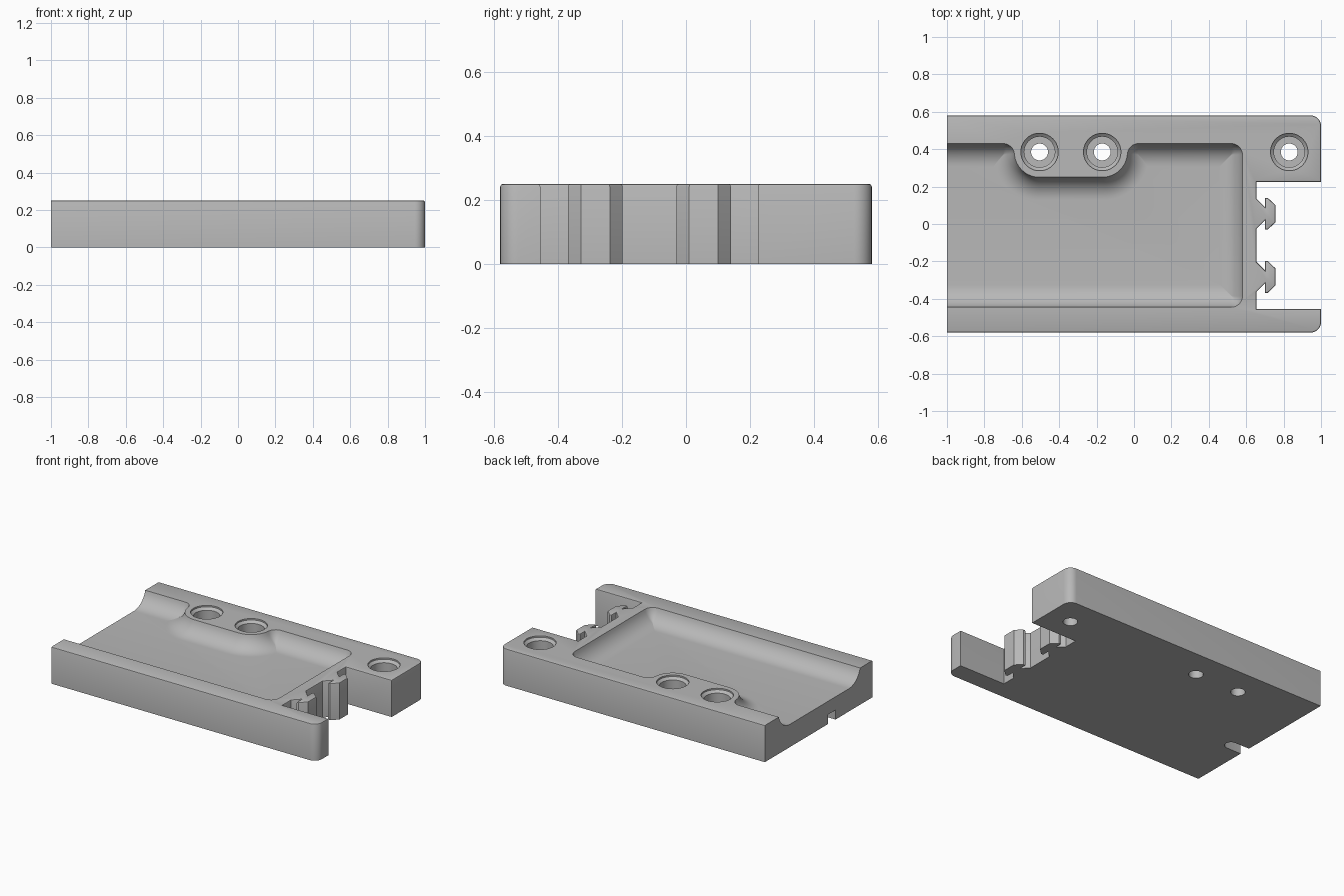
import bpy, bmesh
from math import sin, cos, pi, radians, sqrt, atan2

if "Cube" in bpy.data.objects:
    bpy.data.objects.remove(bpy.data.objects["Cube"], do_unlink=True)

TOP = 0.25
HOLE_Y = 0.385
BOSS_X = (-0.505, -0.17)

grey = bpy.data.materials.new("light_grey")
grey.use_nodes = True
grey.diffuse_color = (0.48, 0.48, 0.48, 1)
grey.node_tree.nodes["Principled BSDF"].inputs["Base Color"].default_value = (0.48, 0.48, 0.48, 1)


def arc(cx, cy, r, a0, a1, n=8):
    return [(cx + r * cos(a0 + (a1 - a0) * i / n), cy + r * sin(a0 + (a1 - a0) * i / n))
            for i in range(n + 1)]


def loft(name, layers):
    """Closed solid through (outline, z) layers with equal point counts."""
    bm = bmesh.new()
    rings = [[bm.verts.new((x, y, z)) for x, y in pts] for pts, z in layers]
    for a, b in zip(rings, rings[1:]):
        for i in range(len(a)):
            j = (i + 1) % len(a)
            bm.faces.new((a[i], a[j], b[j], b[i]))
    bm.faces.new(rings[0])
    bm.faces.new(rings[-1])
    bmesh.ops.recalc_face_normals(bm, faces=bm.faces)
    mesh = bpy.data.meshes.new(name)
    bm.to_mesh(mesh)
    bm.free()
    mesh.materials.append(grey)
    obj = bpy.data.objects.new(name, mesh)
    bpy.context.collection.objects.link(obj)
    return obj


# Plate outline: rounded right corners, end notch and two arrow-shaped hooks
def hook(cy):
    half = [(0.655, 0.08), (0.70, 0.035), (0.70, 0.085), (0.715, 0.085), (0.757, 0.045)]
    return [(x, cy - d) for x, d in half] + [(x, cy + d) for x, d in reversed(half)]


outline = [(-1, -0.58)] + arc(0.945, -0.525, 0.055, -pi / 2, 0)
outline += [(1, -0.455), (0.655, -0.455)] + hook(-0.283) + hook(0.055)
outline += [(0.655, 0.225), (1, 0.225)] + arc(0.945, 0.525, 0.055, 0, pi / 2) + [(-1, 0.58)]
plate = loft("connector_plate", [(outline, 0), (outline, TOP)])

# Soft top rim, except along the open left end
bm = bmesh.new()
bm.from_mesh(plate.data)
rim = [e for e in bm.edges if all(v.co.z > TOP - 0.001 for v in e.verts)
       and not all(v.co.x < -0.999 for v in e.verts)]
bmesh.ops.bevel(bm, geom=rim, offset=0.008, segments=2, profile=0.5, affect='EDGES')
bm.to_mesh(plate.data)
bm.free()


# Tray outline shrunk by t, wrapping around the twin-hole boss
def tray(t):
    rho = max(0.06 - t, 0.002)
    lo, hi, right = -0.445 + t, 0.43 - t, 0.58 - t
    r = 0.135 + t
    cy = hi - rho
    dx = sqrt((r + rho) ** 2 - (cy - HOLE_Y) ** 2)
    tilt = atan2(HOLE_Y - cy, dx)
    xl, xr = BOSS_X
    pts = [(-1.1, lo)] + arc(right - rho, lo + rho, rho, -pi / 2, 0)
    pts += arc(right - rho, hi - rho, rho, 0, pi / 2)
    pts += arc(xr + dx, cy, rho, pi / 2, pi - tilt)
    pts += arc(xr, HOLE_Y, r, -tilt, -pi / 2, 14)
    pts += arc(xl, HOLE_Y, r, -pi / 2, -pi + tilt, 14)
    pts += arc(xl - dx, cy, rho, tilt, pi / 2)
    return pts + [(-1.1, hi)]


# Concave wall sweep: quarter-like arc tangent to the tray floor
R, DEPTH = 0.125, 0.095
start = atan2(DEPTH - R, sqrt(R * R - (R - DEPTH) ** 2))
reach = R * cos(start)
layers = [(tray(0), TOP + 0.05)]
for i in range(11):
    a = start + (-pi / 2 - start) * i / 10
    layers.append((tray(reach - R * cos(a)), TOP - DEPTH + R + R * sin(a)))
cutters = [loft("tray_cutter", layers)]

# Counterbored screw holes
bore = [(0.045, -0.05), (0.045, 0.1), (0.082, 0.1), (0.082, 0.225), (0.1, 0.24), (0.1, 0.3)]
for x in BOSS_X + (0.83,):
    cutters.append(loft("hole_cutter", [(arc(x, HOLE_Y, r, 0, 2 * pi * 39 / 40, 39), z)
                                        for r, z in bore]))

# Round-ended slot under the left end
slot = [(-1.1, -0.18)] + arc(-0.89, -0.14, 0.04, -pi / 2, pi / 2) + [(-1.1, -0.1)]
cutters.append(loft("slot_cutter", [(slot, -0.05), (slot, 0.065)]))

# Cut everything and bake the result
bpy.context.view_layer.objects.active = plate
for c in cutters:
    mod = plate.modifiers.new("cut", 'BOOLEAN')
    mod.operation = 'DIFFERENCE'
    mod.solver = 'EXACT'
    mod.object = c
    bpy.ops.object.modifier_apply(modifier=mod.name)
for c in cutters:
    bpy.data.objects.remove(c, do_unlink=True)

bpy.ops.object.select_all(action='DESELECT')
plate.select_set(True)
bpy.ops.object.shade_smooth_by_angle(angle=radians(30))
